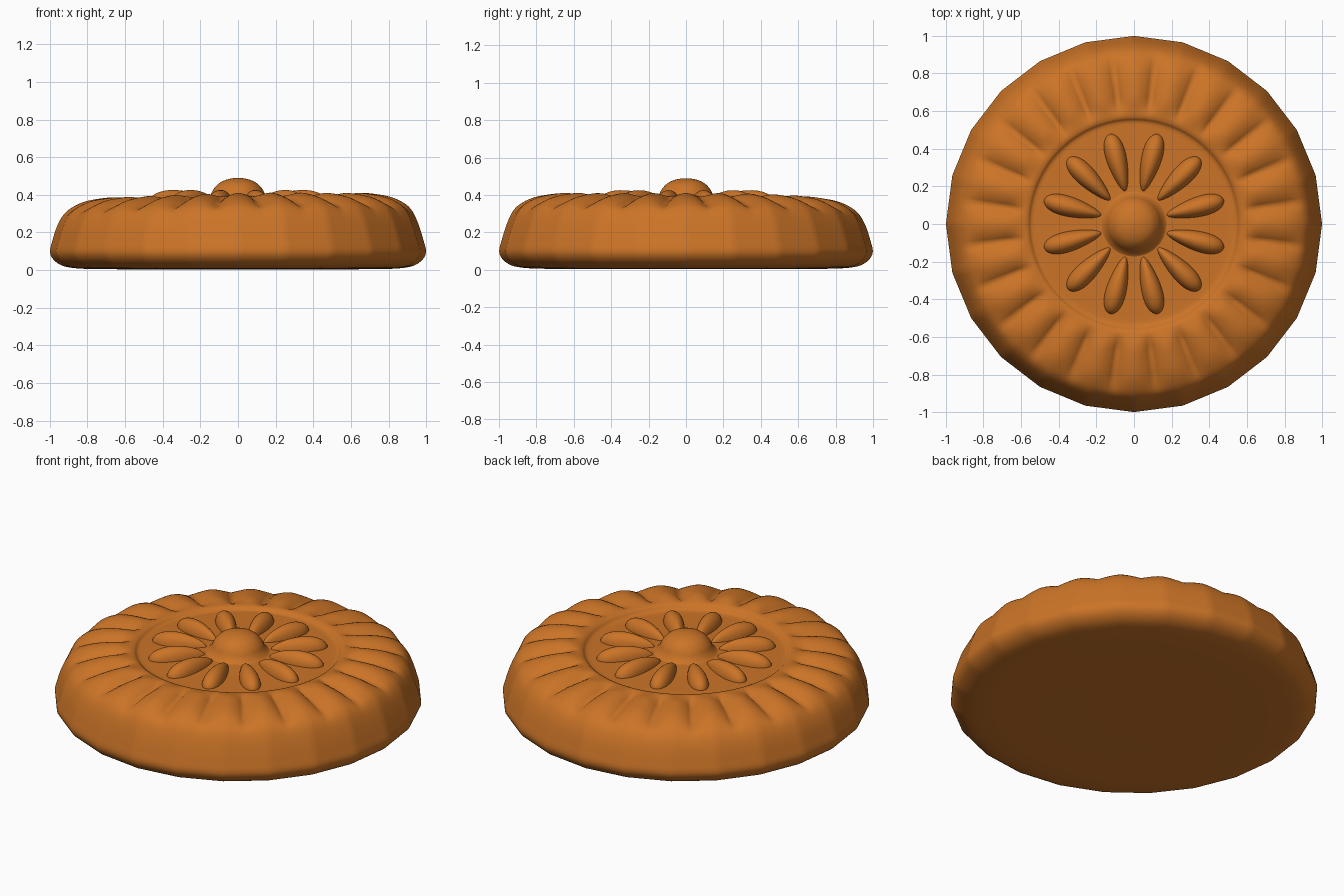
import bpy
import bmesh
from math import sin, cos, pi, tau, radians

cube = bpy.data.objects.get("Cube")
if cube:
    bpy.data.objects.remove(cube)

SIDES = 24        # facets and flutes around the rim
PETALS = 12
STEPS = 240       # angular resolution

baked = bpy.data.materials.new("baked_orange_brown")
baked.use_nodes = True
colour = (0.6, 0.175, 0.02, 1)
baked.diffuse_color = colour
shader = baked.node_tree.nodes["Principled BSDF"]
shader.inputs["Base Color"].default_value = colour
shader.inputs["Roughness"].default_value = 0.8


def smoothstep(a, b, t):
    t = min(1, max(0, (t - a) / (b - a)))
    return t * t * (3 - 2 * t)


def finish(bm, name):
    bmesh.ops.recalc_face_normals(bm, faces=bm.faces)
    mesh = bpy.data.meshes.new(name)
    bm.to_mesh(mesh)
    bm.free()
    mesh.materials.append(baked)
    for face in mesh.polygons:
        face.use_smooth = True
    obj = bpy.data.objects.new(name, mesh)
    bpy.context.collection.objects.link(obj)
    return obj


def refine(points, n):
    """Subdivide a profile along a smooth curve through its points."""
    out = []
    for i in range(len(points) - 1):
        p = [points[max(0, min(len(points) - 1, i + k))] for k in (-1, 0, 1, 2)]
        for j in range(n):
            t = j / n
            out.append(tuple(
                0.5 * (2 * b + (c - a) * t + (2 * a - 5 * b + 4 * c - d) * t ** 2
                       + (3 * b - a - 3 * c + d) * t ** 3)
                for a, b, c, d in zip(*p)))
    return out + [points[-1]]


# Round body: revolved profile, faceted outside, fluted on the upper rim
profile = refine([(0.3, 0.005), (0.7, 0.005), (0.88, 0.012), (0.96, 0.038),
                  (0.998, 0.09), (0.985, 0.16), (0.955, 0.25), (0.92, 0.31),
                  (0.87, 0.345), (0.79, 0.372), (0.68, 0.388), (0.6, 0.388),
                  (0.565, 0.38), (0.54, 0.362), (0.48, 0.36), (0.3, 0.362),
                  (0.15, 0.37)], 5)


def body_point(r, z, a):
    step = tau / SIDES
    off = (a + step / 2) % step - step / 2
    facet = cos(step / 2) / cos(step / 2 - abs(off))
    radius = r * (1 + (facet - 1) * smoothstep(0.75, 0.95, r))
    if z > 0.2:
        # rounded ridges with narrow valleys between them
        flute = smoothstep(0.57, 0.68, r) * (1 - smoothstep(0.8, 0.97, r))
        ridge = abs(cos(a * SIDES / 2)) ** 0.8
        z += flute * (0.043 * ridge - 0.033)
        # gently uneven rim
        rim = smoothstep(0.5, 0.65, r) * smoothstep(0.2, 0.35, z)
        z += rim * (0.012 * cos(a) - 0.008 * sin(a) + 0.003 * sin(3 * a))
    return radius * cos(a), radius * sin(a), z


bm = bmesh.new()
rings = [[bm.verts.new(body_point(r, z, tau * i / STEPS)) for i in range(STEPS)]
         for r, z in profile]
for low, high in zip(rings, rings[1:]):
    for i in range(STEPS):
        j = (i + 1) % STEPS
        bm.faces.new((low[i], low[j], high[j], high[i]))
bm.faces.new(rings[0])
bm.faces.new(rings[-1])
finish(bm, "round_body")

# Teardrop petals, with a broad round outer end and a flared foot
for k in range(PETALS):
    turn = radians(15) + tau * k / PETALS
    bm = bmesh.new()
    bmesh.ops.create_uvsphere(bm, u_segments=32, v_segments=16, radius=1)
    for v in bm.verts:
        x, y, z = v.co
        along = 0.335 + 0.16 * x
        across = y * (0.052 + 0.019 * x)
        height = 0.352 + z * (0.073 + 0.01 * x if z > 0 else 0.03)
        v.co = (along * cos(turn) - across * sin(turn),
                along * sin(turn) + across * cos(turn), height)
    finish(bm, "petal_%02d" % (k + 1))

# Centre dome: half-round button with a soft fillet into the body
dome = refine([(0.2, 0.358), (0.17, 0.37), (0.148, 0.395), (0.13, 0.43),
               (0.1, 0.462), (0.06, 0.481), (0.02, 0.489)], 4)
bm = bmesh.new()
rings = [[bm.verts.new((r * cos(tau * i / 48), r * sin(tau * i / 48), z))
          for i in range(48)] for r, z in dome]
for low, high in zip(rings, rings[1:]):
    for i in range(48):
        j = (i + 1) % 48
        bm.faces.new((low[i], low[j], high[j], high[i]))
bm.faces.new(rings[-1])
bm.faces.new(rings[0])
finish(bm, "centre_dome")
